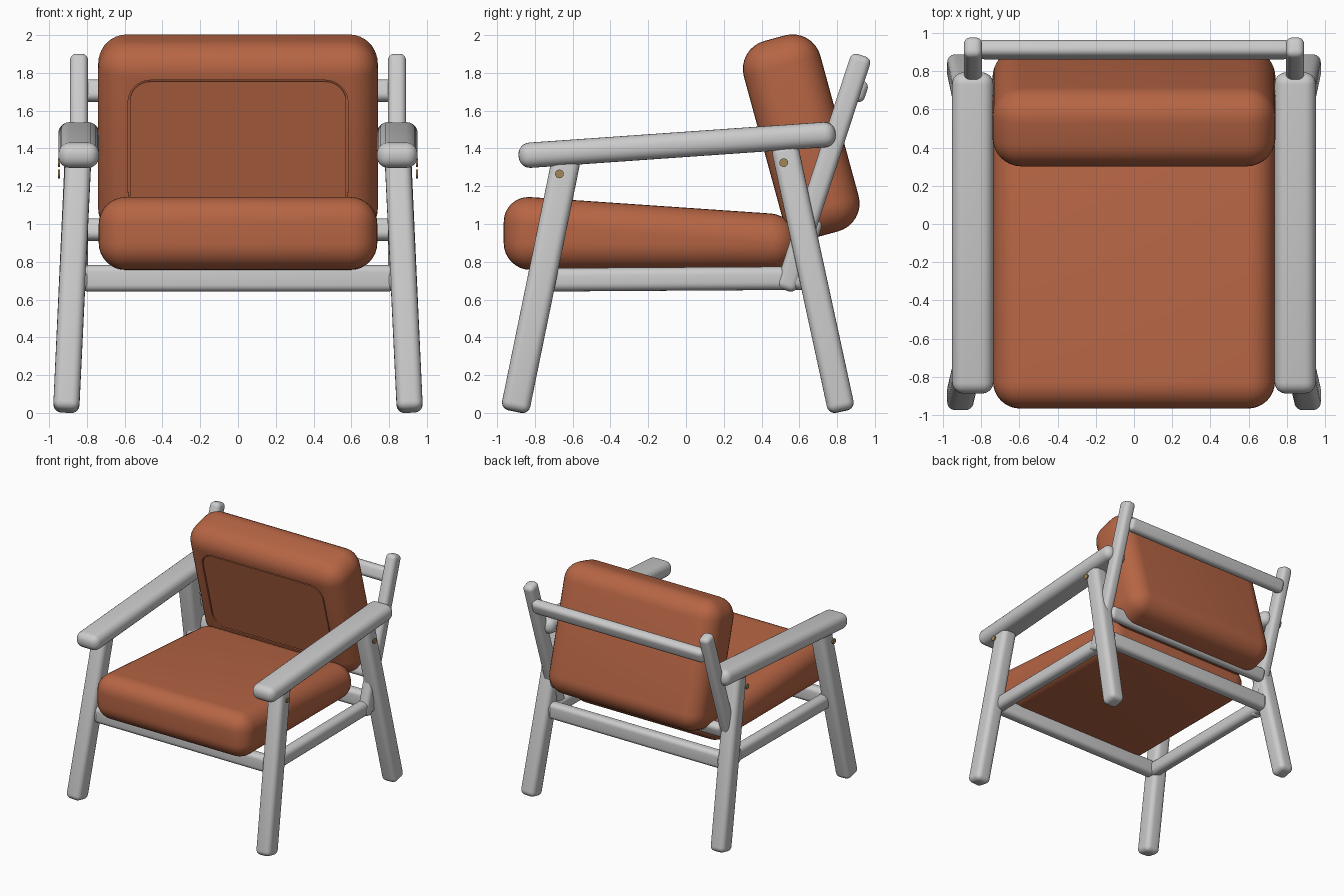
import bpy, bmesh
from mathutils import Vector, Matrix

if "Cube" in bpy.data.objects:
    bpy.data.objects.remove(bpy.data.objects["Cube"])

SIDES = ((1, "right"), (-1, "left"))


def material(name, rgb):
    m = bpy.data.materials.new(name)
    m.diffuse_color = (*rgb, 1)
    m.use_nodes = True
    m.node_tree.nodes["Principled BSDF"].inputs["Base Color"].default_value = m.diffuse_color
    return m


leather = material("leather", (0.47, 0.13, 0.058))
brass = material("brass", (0.36, 0.24, 0.10))


def finish(bm, name, mat=None, angle=0.6):
    bmesh.ops.recalc_face_normals(bm, faces=bm.faces[:])
    me = bpy.data.meshes.new(name)
    bm.to_mesh(me)
    bm.free()
    ob = bpy.data.objects.new(name, me)
    bpy.context.collection.objects.link(ob)
    if mat:
        me.materials.append(mat)
    smooth(ob, angle)
    return ob


def smooth(ob, angle=0.6):
    bpy.ops.object.select_all(action='DESELECT')
    bpy.context.view_layer.objects.active = ob
    ob.select_set(True)
    bpy.ops.object.shade_smooth_by_angle(angle=angle)


def box(size):
    bm = bmesh.new()
    bmesh.ops.create_cube(bm, size=1)
    bmesh.ops.scale(bm, vec=size, verts=bm.verts)
    return bm


def round_edges(bm, edges, radius, segments):
    bmesh.ops.bevel(bm, geom=edges, offset=radius, segments=segments,
                    profile=0.5, affect='EDGES', clamp_overlap=True)


def beam(name, a, b, width, depth, radius, ref=(1, 0, 0), segments=5):
    """Rounded timber from a to b; width runs along ref."""
    a, b = Vector(a), Vector(b)
    z = (b - a).normalized()
    x = Vector(ref)
    x = (x - z * x.dot(z)).normalized()
    y = z.cross(x)
    bm = box((width, depth, (b - a).length))
    round_edges(bm, bm.edges[:], radius, segments)
    m = Matrix((x, y, z)).transposed().to_4x4()
    m.translation = (a + b) / 2
    bm.transform(m)
    return finish(bm, name)


# Side frames: legs, arms, side rails, back uprights, bolts
for s, side in SIDES:
    beam(f"front_leg_{side}", (s * .91, -.907, .008), (s * .845, -.63, 1.36),
         .138, .152, .042)
    beam(f"back_leg_{side}", (s * .91, .825, .008), (s * .845, .519, 1.42),
         .138, .144, .042)
    beam(f"armrest_{side}", (s * .843, -.886, 1.36), (s * .843, .792, 1.477),
         .216, .134, .06, segments=6)
    beam(f"side_rail_{side}", (s * .833, -.81, .704), (s * .833, .72, .714),
         .10, .124, .042)
    beam(f"back_upright_{side}", (s * .842, .525, .65), (s * .842, .931, 1.893),
         .096, .112, .035)
    for y, z in ((-.67, 1.265), (.517, 1.325)):
        bm = bmesh.new()
        bmesh.ops.create_cone(bm, cap_ends=True, segments=20, radius1=.023,
                              radius2=.023, depth=.01)
        bm.transform(Matrix.Translation((s * .947, y, z))
                     @ Matrix.Rotation(1.5708, 4, 'Y'))
        finish(bm, f"bolt_{side}", brass)

# Cross rails: front, rear, and two behind the back cushion
lean = Vector((0, .31, .95))
for name, y, z, half, w, d, ref in (
        ("front_rail", -.755, .712, .83, .14, .095, (0, 0, 1)),
        ("rear_rail", .667, .712, .83, .14, .095, (0, 0, 1)),
        ("back_rail_lower", .668, .97, .82, .118, .088, lean),
        ("back_rail_upper", .912, 1.705, .82, .118, .088, lean)):
    beam(name, (-half, y, z), (half, y, z), w, d, .036, ref)

# Seat cushion: flat underside, top tapering to the back
bm = box((1.475, 1.555, 1))
for v in bm.verts:
    front = v.co.y < 0
    v.co.y -= .1875
    v.co.z = (1.152 if front else 1.046) if v.co.z > 0 else .757
round_edges(bm, bm.edges[:], .142, 8)
finish(bm, "seat_cushion", leather)

# Back cushion: a thin seam groove outlines the front panel
place = Matrix.Translation((0, .61, 1.465)) @ Matrix.Rotation(.266, 4, 'X')
bm = box((1.48, .42, 1.075))
round_edges(bm, bm.edges[:], .153, 8)
bm.transform(place)
cushion = finish(bm, "back_cushion", leather)


def panel(name, inset, y0, y1):
    bm = box((1.164 - 2 * inset, y1 - y0, .729 - 2 * inset))
    edges = [e for e in bm.edges
             if abs(e.verts[0].co.y - e.verts[1].co.y) > .01]
    round_edges(bm, edges, .12 - inset, 8)
    bm.transform(place @ Matrix.Translation((0, (y0 + y1) / 2, 0)))
    return finish(bm, name, leather)


cutter = panel("panel_cutter", 0, -.25, -.195)
cutter.hide_render = True
mod = cushion.modifiers.new("panel", 'BOOLEAN')
mod.operation = 'DIFFERENCE'
mod.object = cutter
mod.solver = 'EXACT'
smooth(cushion)
bpy.ops.object.modifier_apply(modifier=mod.name)
bpy.data.objects.remove(cutter)
smooth(cushion)
panel("back_cushion_panel", .009, -.208, -.18)
